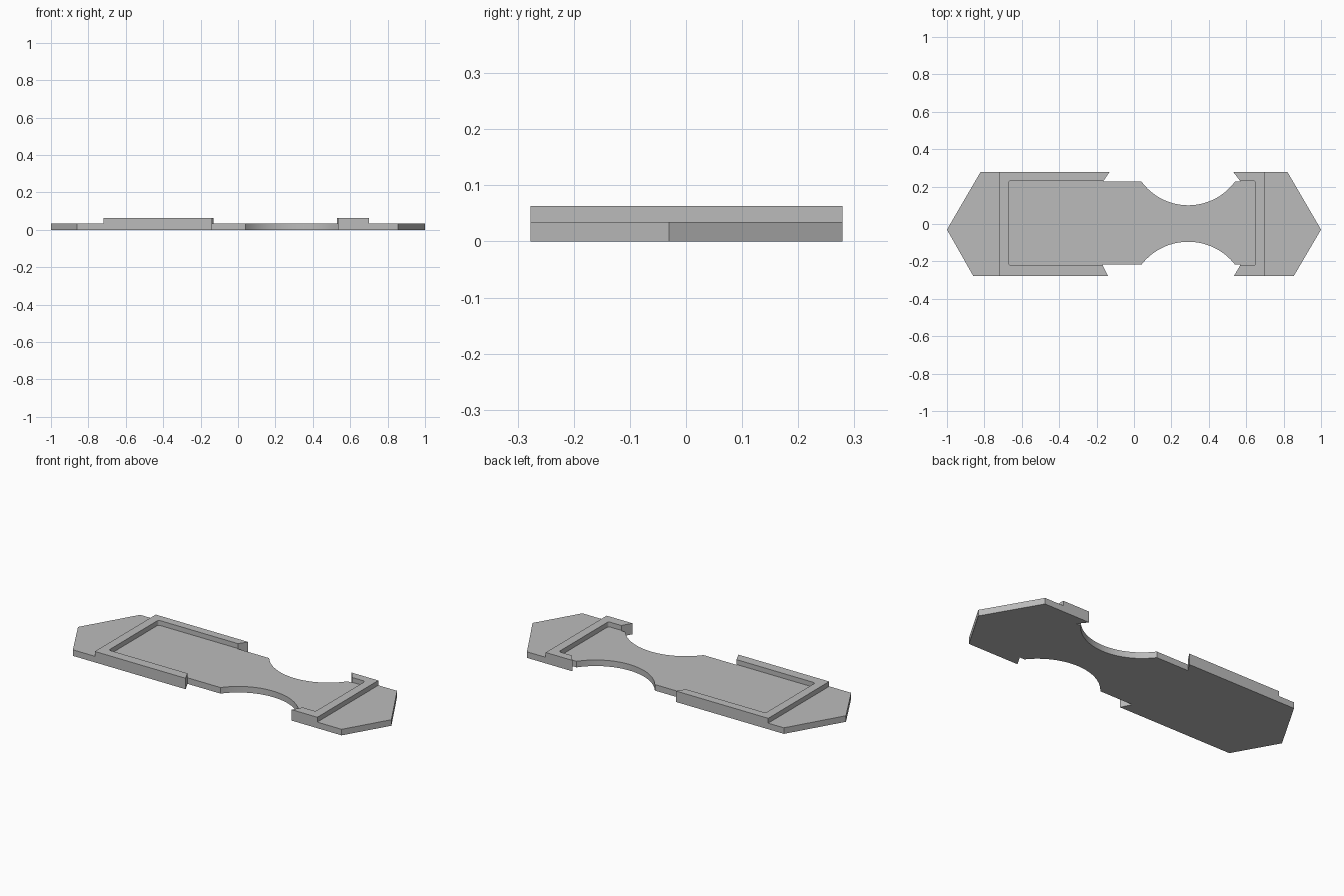
import bpy, bmesh, math

cube = bpy.data.objects.get("Cube")
if cube:
    bpy.data.objects.remove(cube, do_unlink=True)

BASE, TOP = 0.035, 0.063

grey = bpy.data.materials.new("plain grey")
grey.use_nodes = True
grey.diffuse_color = (0.5, 0.5, 0.5, 1)
grey.node_tree.nodes["Principled BSDF"].inputs["Base Color"].default_value = (0.5, 0.5, 0.5, 1)


def prism(name, outline, z0, z1):
    """Extrude a counter-clockwise outline from z0 up to z1."""
    bm = bmesh.new()
    face = bm.faces.new([bm.verts.new((x, y, z0)) for x, y in outline])
    ext = bmesh.ops.extrude_face_region(bm, geom=[face])
    for v in ext["geom"]:
        if isinstance(v, bmesh.types.BMVert):
            v.co.z = z1
    bmesh.ops.recalc_face_normals(bm, faces=bm.faces)
    mesh = bpy.data.meshes.new(name)
    bm.to_mesh(mesh)
    bm.free()
    mesh.materials.append(grey)
    obj = bpy.data.objects.new(name, mesh)
    bpy.context.collection.objects.link(obj)
    return obj


def waist(edge, depth, steps=32):
    """Circular scoop in a long side, from low x to high x."""
    mid, half = 0.29, 0.25
    r = (half * half + depth * depth) / (2 * depth)
    a = math.asin(half / r)
    side = math.copysign(1, edge)
    cy = edge + side * (r - depth)
    return [(mid + r * math.sin(t), cy - side * r * math.cos(t))
            for t in (a * (2 * i / steps - 1) for i in range(steps + 1))]


def rounded_box(x0, x1, y0, y1, r, steps=4):
    pts = []
    for k, (cx, cy) in enumerate([(x1 - r, y1 - r), (x0 + r, y1 - r),
                                  (x0 + r, y0 + r), (x1 - r, y0 + r)]):
        for i in range(steps + 1):
            t = math.pi / 2 * (k + i / steps)
            pts.append((cx + r * math.cos(t), cy + r * math.sin(t)))
    return pts


# Full-height plate with pointed ends, notches and waist scoops
front = [(-1, -0.03), (-0.86, -0.277), (-0.14, -0.277), (-0.17, -0.217),
         *waist(-0.217, 0.122), (0.57, -0.217), (0.535, -0.277), (0.855, -0.277)]
back = [(1, -0.03), (0.82, 0.279), (0.53, 0.279), (0.57, 0.227),
        *reversed(waist(0.227, 0.127)), (-0.165, 0.227), (-0.13, 0.279), (-0.82, 0.279)]
plate = prism("plate", front + back, 0, TOP)

# Lower the pointed ends and the recess, leaving the raised rails
cutters = [
    prism("left_end_cutter", [(0.7, -0.5), (1.2, -0.5), (1.2, 0.5), (0.7, 0.5)], BASE, 0.2),
    prism("right_end_cutter", [(-1.2, -0.5), (-0.72, -0.5), (-0.72, 0.5), (-1.2, 0.5)], BASE, 0.2),
    prism("recess_cutter", rounded_box(-0.67, 0.65, -0.221, 0.231, 0.012), BASE, 0.2),
]
bpy.context.view_layer.objects.active = plate
for c in cutters:
    mod = plate.modifiers.new(c.name, "BOOLEAN")
    mod.operation, mod.solver, mod.object = "DIFFERENCE", "EXACT", c
    bpy.ops.object.modifier_apply(modifier=mod.name)
    bpy.data.objects.remove(c, do_unlink=True)

# Smooth the scoops, keep every corner sharp
bpy.ops.object.select_all(action="DESELECT")
plate.select_set(True)
bpy.ops.object.shade_smooth_by_angle(angle=math.radians(25))
